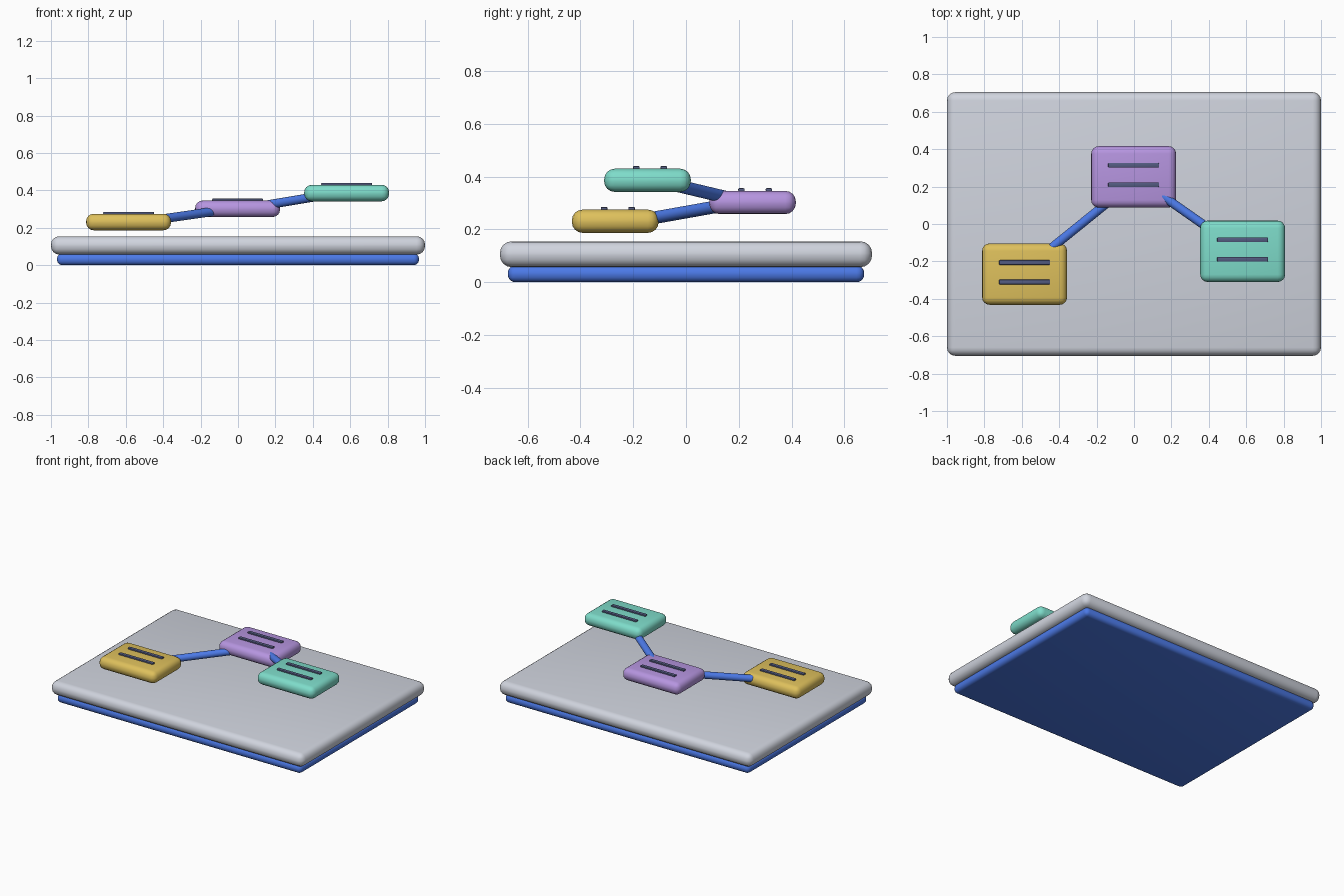
import bpy
from mathutils import Vector

if "Cube" in bpy.data.objects:
    bpy.data.objects.remove(bpy.data.objects["Cube"])


def material(name, rgb):
    # sRGB 0-255 to linear
    lin = [((c / 255 + 0.055) / 1.055) ** 2.4 for c in rgb]
    m = bpy.data.materials.new(name)
    m.diffuse_color = (*lin, 1)
    m.use_nodes = True
    m.node_tree.nodes["Principled BSDF"].inputs["Base Color"].default_value = m.diffuse_color
    return m


BLUE = material("blue", (76, 122, 232))
GREY = material("pale grey", (208, 212, 222))
GOLD = material("gold", (222, 192, 92))
PURPLE = material("lilac", (182, 149, 224))
TEAL = material("teal", (126, 220, 202))
INK = material("slate ink", (84, 92, 130))


def smooth(obj):
    bpy.ops.object.select_all(action='DESELECT')
    obj.select_set(True)
    bpy.context.view_layer.objects.active = obj
    bpy.ops.object.shade_smooth_by_angle()


def rounded_box(name, centre, size, radius, mat, segments=4):
    bpy.ops.mesh.primitive_cube_add(size=1, location=centre)
    obj = bpy.context.object
    obj.name = name
    obj.scale = size
    bpy.ops.object.transform_apply(location=False, rotation=False, scale=True)
    bevel = obj.modifiers.new("round", 'BEVEL')
    bevel.width = radius
    bevel.segments = segments
    bpy.ops.object.modifier_apply(modifier=bevel.name)
    obj.data.materials.append(mat)
    smooth(obj)


def rod(name, start, end, radius, mat):
    a, b = Vector(start), Vector(end)
    bpy.ops.mesh.primitive_cylinder_add(vertices=24, radius=radius, depth=(b - a).length,
                                        location=(a + b) / 2)
    obj = bpy.context.object
    obj.name = name
    obj.rotation_euler = (b - a).to_track_quat('Z', 'Y').to_euler()
    obj.data.materials.append(mat)
    smooth(obj)


# Stacked board: blue underlay and grey slab
rounded_box("underlay", (0, 0, 0.032), (1.935, 1.35, 0.064), 0.029, BLUE)
rounded_box("board", (0, 0, 0.106), (2.0, 1.41, 0.098), 0.045, GREY)

# Floating cards, each with two text bars on top
cards = [("left_card", (-0.585, -0.268, 0.231), GOLD),
         ("middle_card", (-0.002, 0.252, 0.302), PURPLE),
         ("right_card", (0.581, -0.146, 0.386), TEAL)]
for name, (x, y, z), mat in cards:
    rounded_box(name, (x, y, z), (0.454, 0.328, 0.088), 0.04, mat)
    for i, dy in enumerate((0.062, -0.042)):
        rounded_box(f"{name}_bar_{i + 1}", (x, y + dy, z + 0.048), (0.272, 0.025, 0.012),
                    0.004, INK, 2)

# Links between the cards
rod("left_link", (-0.44, -0.127, 0.243), (-0.14, 0.115, 0.286), 0.024, BLUE)
rod("right_link", (0.145, 0.155, 0.321), (0.445, -0.055, 0.371), 0.024, BLUE)
